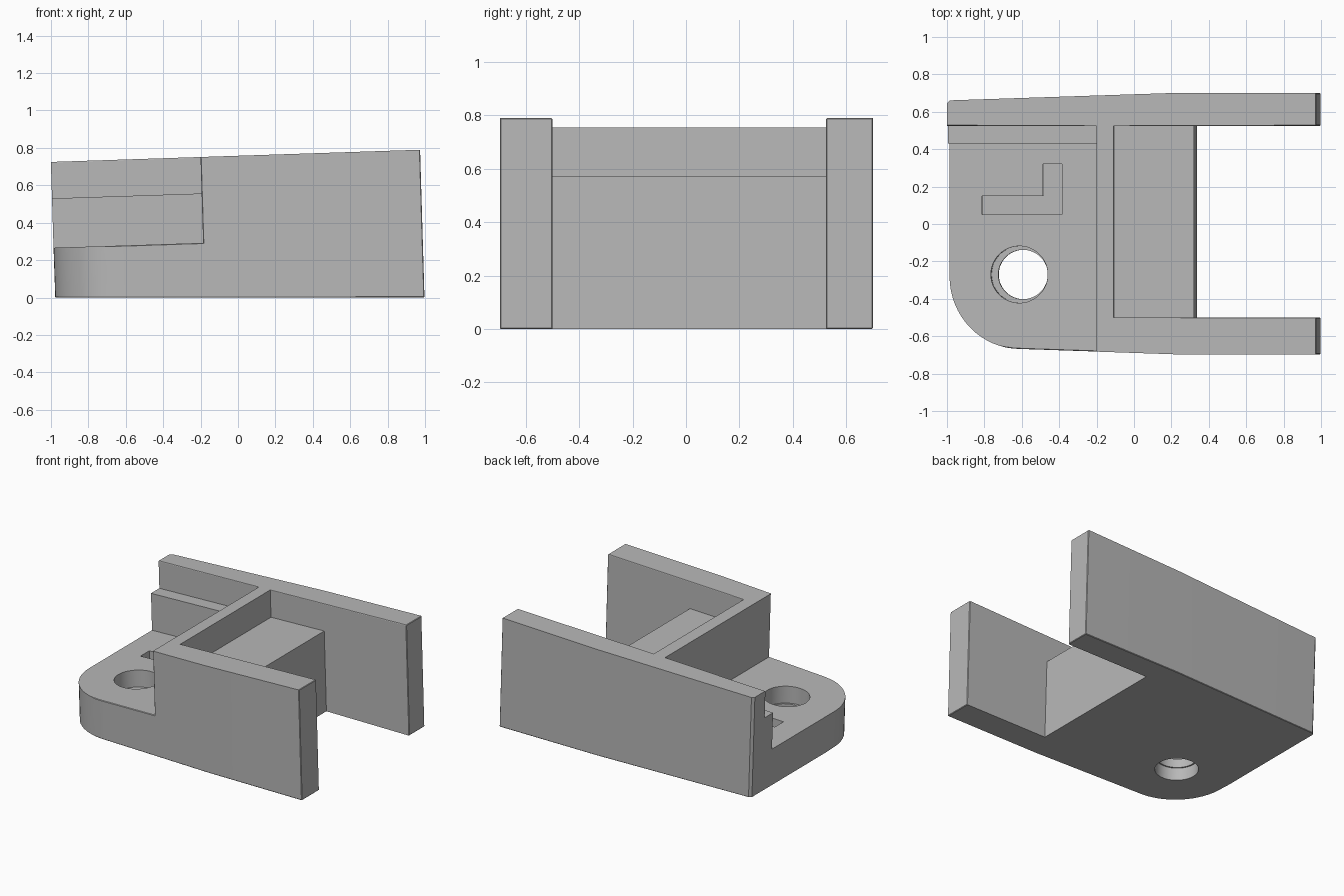
import bpy, bmesh, math

cube = bpy.data.objects.get("Cube")
if cube:
    bpy.data.objects.remove(cube, do_unlink=True)

TOP, LEDGE, FLOOR = 0.757, 0.562, 0.298      # heights before the tilt
LEFT, RIGHT = -0.977, 0.997
FRONT_IN, BACK_IN = -0.5, 0.525              # inner faces of the side walls
WALL_L, WALL_R = -0.177, -0.087              # cross wall


def prism(name, points, lo, hi, axis="z"):
    """Closed prism from a 2D outline, extruded along one axis."""
    place = {"x": lambda a, b, t: (t, a, b),
             "y": lambda a, b, t: (a, t, b),
             "z": lambda a, b, t: (a, b, t)}[axis]
    bm = bmesh.new()
    rings = [[bm.verts.new(place(a, b, t)) for a, b in points] for t in (lo, hi)]
    bm.faces.new(rings[0])
    bm.faces.new(rings[1])
    n = len(points)
    for i in range(n):
        j = (i + 1) % n
        bm.faces.new((rings[0][i], rings[0][j], rings[1][j], rings[1][i]))
    bmesh.ops.recalc_face_normals(bm, faces=bm.faces)
    mesh = bpy.data.meshes.new(name)
    bm.to_mesh(mesh)
    bm.free()
    obj = bpy.data.objects.new(name, mesh)
    bpy.context.scene.collection.objects.link(obj)
    return obj


def cut(target, cutter):
    """Subtract the cutter and remove it."""
    mod = target.modifiers.new("cut", "BOOLEAN")
    mod.operation, mod.solver, mod.object = "DIFFERENCE", "EXACT", cutter
    cutter.hide_render = True
    graph = bpy.context.evaluated_depsgraph_get()
    mesh = bpy.data.meshes.new_from_object(target.evaluated_get(graph))
    target.modifiers.clear()
    target.data = mesh
    bpy.data.objects.remove(cutter, do_unlink=True)


def circle(x, y, r, n=48):
    return [(x + r * math.cos(math.tau * i / n), y + r * math.sin(math.tau * i / n))
            for i in range(n)]


def near(a, b):
    return abs(a - b) < 0.002


# Body outline: tapered sides and one rounded corner
arc = [(-0.6 - 0.377 * math.cos(a), -0.28 - 0.388 * math.sin(a))
       for a in (math.pi / 2 * i / 16 for i in range(17))]
outline = arc + [(0.25, -0.697), (RIGHT, -0.697), (RIGHT, 0.7), (0.22, 0.7),
                 (LEFT + 0.016, 0.661), (LEFT, 0.645)]
body = prism("bracket_body", outline, 0, TOP)

# Low floor with a ledge along the back wall
cut(body, prism("floor_cutter", [(-1, FLOOR), (0.43, FLOOR), (0.43, LEDGE),
                                 (BACK_IN, LEDGE), (BACK_IN, 1), (-1, 1)],
                -1.5, WALL_L, "x"))
# Pocket above the block and the open gap between the arms
cut(body, prism("pocket_cutter", [(WALL_R, 1), (1.3, 1), (1.3, -0.1), (0.337, -0.1),
                                  (0.337, LEDGE), (WALL_R, LEDGE)],
                FRONT_IN, BACK_IN, "y"))


# Chamfered edges, picked by position
def chamfered(edge):
    a, b = (v.co for v in edge.verts)
    m = (a + b) / 2
    if a.x > 0.99 and b.x > 0.99:                                  # arm ends
        return True
    if near(a.z, TOP) and near(b.z, TOP):                          # inner top rims
        return any(near(a.y, y) and near(b.y, y) for y in (FRONT_IN, BACK_IN))
    if near(a.z, 0) and near(b.z, 0):                              # outer bottom rim
        return (abs(m.y) > 0.655 or (m.x < -0.6 and m.y < -0.28)) and abs(a.x - b.x) > 0.001
    if near(a.z, FLOOR) and near(b.z, FLOOR):                      # floor front edge
        return m.y < -0.66
    return near(a.x, WALL_L) and near(b.x, WALL_L) and m.y < -0.6 and near(a.y, b.y)


bm = bmesh.new()
bm.from_mesh(body.data)
bmesh.ops.remove_doubles(bm, verts=bm.verts, dist=0.0002)
bmesh.ops.dissolve_limit(bm, angle_limit=0.005, verts=bm.verts, edges=bm.edges)
bmesh.ops.bevel(bm, geom=[e for e in bm.edges if chamfered(e)], offset=0.018,
                offset_type="OFFSET", segments=1, affect="EDGES", clamp_overlap=True)
bmesh.ops.recalc_face_normals(bm, faces=bm.faces)
bm.to_mesh(body.data)
bm.free()

# Stepped screw hole
cut(body, prism("hole_cutter", circle(-0.588, -0.27, 0.132), -0.1, 1))
cut(body, prism("upper_bore_cutter", circle(-0.604, -0.27, 0.152), 0.17, 1))
cut(body, prism("lower_bore_cutter", circle(-0.588, -0.27, 0.142), -0.1, 0.1))

# L-shaped recess in the floor
cut(body, prism("recess_cutter", [(-0.803, 0.05), (-0.377, 0.05), (-0.377, 0.32),
                                  (-0.477, 0.32), (-0.477, 0.15), (-0.803, 0.15)],
                FLOOR - 0.08, 1))

# Slight tilt above the flat underside
for v in body.data.vertices:
    x, z = v.co.x, v.co.z
    v.co.z = z + 0.033 * x * min(1, z / 0.25)
    v.co.x = x - 0.031 * z

# Single grey material
grey = bpy.data.materials.new("plain_grey")
grey.use_nodes = True
colour = (0.48, 0.48, 0.48, 1)
grey.diffuse_color = colour
grey.node_tree.nodes["Principled BSDF"].inputs["Base Color"].default_value = colour
body.data.materials.clear()
body.data.materials.append(grey)

bpy.ops.object.select_all(action="DESELECT")
body.select_set(True)
bpy.context.view_layer.objects.active = body
bpy.ops.object.shade_smooth_by_angle(angle=math.radians(25))
